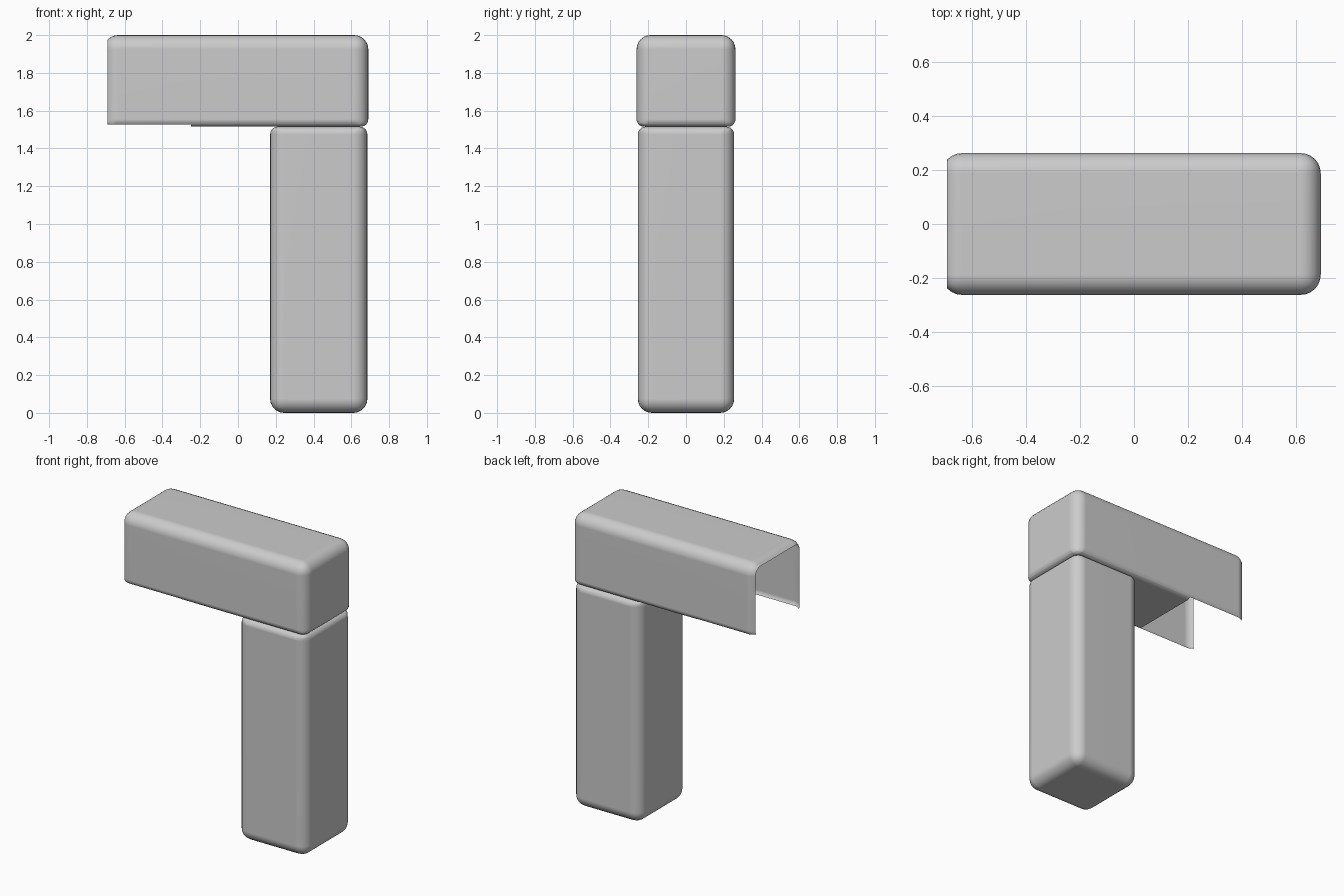
import bpy, bmesh
from mathutils import Vector

if "Cube" in bpy.data.objects:
    bpy.data.objects.remove(bpy.data.objects["Cube"])


def rounded_box(name, lo, hi, joint_z, radius=0.075, joint_radius=0.04):
    """Box with rounded edges; the ring of edges at joint_z is rounded less."""
    lo, hi = Vector(lo), Vector(hi)
    bm = bmesh.new()
    bmesh.ops.create_cube(bm, size=1)
    for v in bm.verts:
        v.co = (lo + hi) / 2 + v.co * (hi - lo)
    weight = bm.edges.layers.float.new("bevel_weight_edge")
    for e in bm.edges:
        at_joint = all(abs(v.co.z - joint_z) < 1e-4 for v in e.verts)
        e[weight] = joint_radius / radius if at_joint else 1.0
    mesh = bpy.data.meshes.new(name)
    bm.to_mesh(mesh)
    bm.free()
    obj = bpy.data.objects.new(name, mesh)
    bpy.context.collection.objects.link(obj)
    mod = obj.modifiers.new("rounding", 'BEVEL')
    mod.width = radius
    mod.segments = 6
    mod.limit_method = 'WEIGHT'
    bpy.ops.object.select_all(action='DESELECT')
    bpy.context.view_layer.objects.active = obj
    obj.select_set(True)
    bpy.ops.object.modifier_apply(modifier=mod.name)
    return obj


def finish(obj):
    bpy.ops.object.shade_smooth_by_angle(angle=0.7)
    obj.modifiers.new("even_shading", 'WEIGHTED_NORMAL').keep_sharp = True


# Upright post
post = rounded_box("post", (0.17, -0.255, 0), (0.685, 0.255, 1.515), 1.515)
finish(post)

# Top beam, a thin shell
beam = rounded_box("beam", (-0.71, -0.262, 1.515), (0.69, 0.262, 2.0), 1.515)
END, FLOOR_END, LIP = -0.69, -0.25, 1.527
bm = bmesh.new()
bm.from_mesh(beam.data)
for co, no in (((END, 0, 0), (1, 0, 0)), ((FLOOR_END, 0, 0), (1, 0, 0)),
               ((0, 0, LIP), (0, 0, 1))):
    bmesh.ops.bisect_plane(bm, geom=bm.verts[:] + bm.edges[:] + bm.faces[:],
                           dist=1e-5, plane_co=co, plane_no=no)
# Open the left end and the left part of the underside
gone = []
for f in bm.faces:
    c = f.calc_center_median()
    if c.x < END or (c.x < FLOOR_END and c.z < LIP):
        gone.append(f)
bmesh.ops.delete(bm, geom=gone, context='FACES')
bm.to_mesh(beam.data)
bm.free()
finish(beam)
